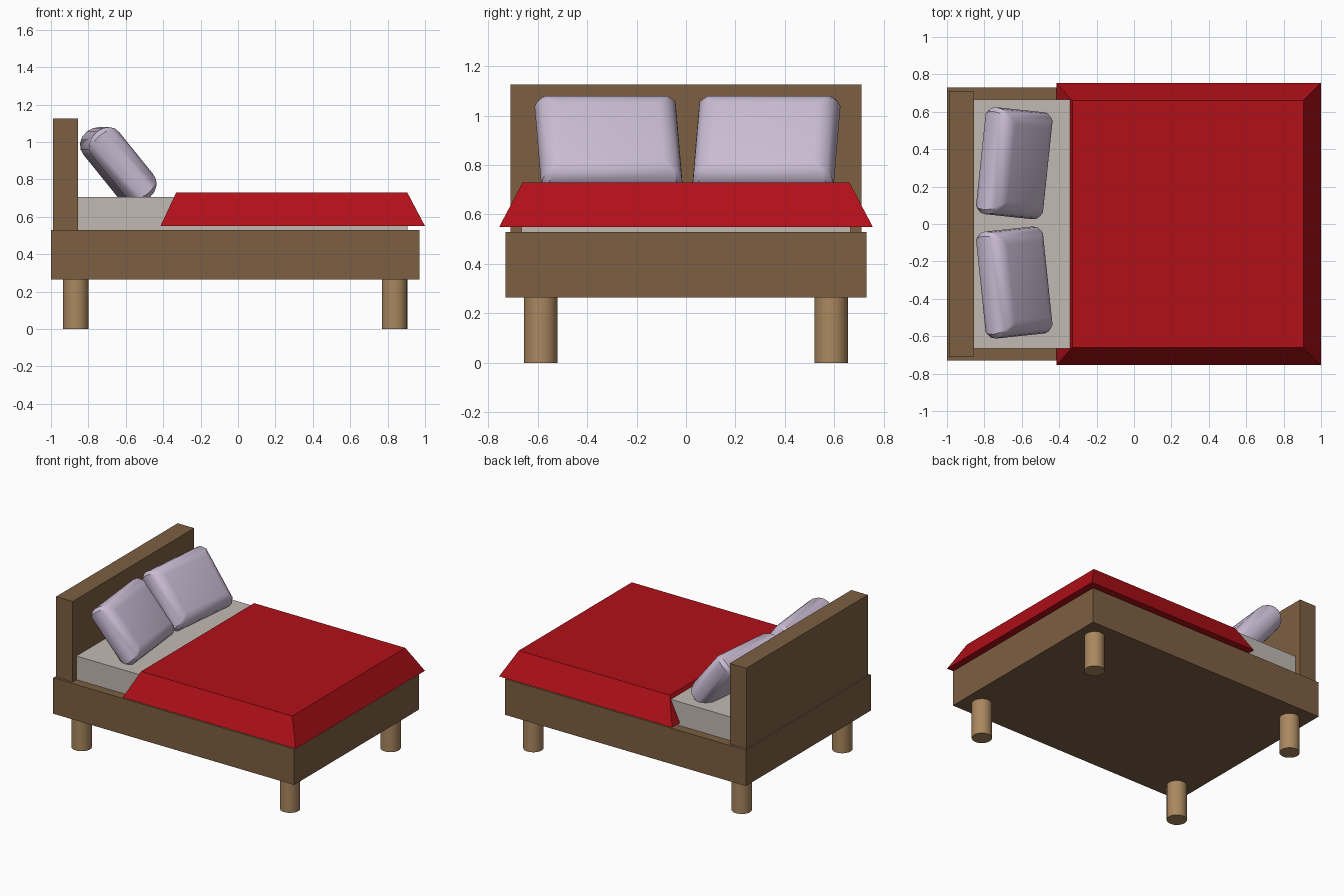
import bpy, bmesh, math
from mathutils import Matrix, Vector

if "Cube" in bpy.data.objects:
    bpy.data.objects.remove(bpy.data.objects["Cube"])


def material(name, rgb):
    m = bpy.data.materials.new(name)
    m.diffuse_color = (*rgb, 1)
    m.use_nodes = True
    m.node_tree.nodes["Principled BSDF"].inputs["Base Color"].default_value = m.diffuse_color
    return m


WOOD = material("brown_wood", (0.205, 0.115, 0.054))
LEG_WOOD = material("light_wood", (0.40, 0.245, 0.115))
SHEET = material("sheet", (0.54, 0.49, 0.45))
RED = material("red_cloth", (0.44, 0.005, 0.009))
LILAC = material("lilac_cloth", (0.59, 0.50, 0.65))


def make(name, bm, mat, smooth=None):
    bmesh.ops.recalc_face_normals(bm, faces=bm.faces)
    me = bpy.data.meshes.new(name)
    bm.to_mesh(me)
    bm.free()
    ob = bpy.data.objects.new(name, me)
    bpy.context.collection.objects.link(ob)
    me.materials.append(mat)
    if smooth:
        bpy.ops.object.select_all(action='DESELECT')
        ob.select_set(True)
        bpy.context.view_layer.objects.active = ob
        bpy.ops.object.shade_smooth_by_angle(angle=math.radians(smooth))
    return ob


def loft(rings):
    bm = bmesh.new()
    vs = [[bm.verts.new(p) for p in r] for r in rings]
    n = len(vs[0])
    for a, b in zip(vs, vs[1:]):
        for i in range(n):
            j = (i + 1) % n
            bm.faces.new((a[i], a[j], b[j], b[i]))
    bm.faces.new(vs[0])
    bm.faces.new(vs[-1])
    bmesh.ops.remove_doubles(bm, verts=bm.verts, dist=0.0005)
    return bm


def rect(x0, x1, y, z):
    return [(x0, -y, z), (x1, -y, z), (x1, y, z), (x0, y, z)]


# Frame, headboard and mattress boxes
for name, x0, x1, y, z0, z1, mat in (
        ("bed_frame", -1.0, 0.97, 0.73, 0.265, 0.53, WOOD),
        ("headboard", -0.99, -0.855, 0.71, 0.53, 1.125, WOOD),
        ("mattress", -0.855, 0.905, 0.665, 0.53, 0.705, SHEET)):
    make(name, loft([rect(x0, x1, y, z0), rect(x0, x1, y, z1)]), mat)

# Blanket with sloping sides
make("blanket", loft([rect(-0.415, 1.0, 0.755, 0.55),
                      rect(-0.33, 0.905, 0.66, 0.73)]), RED)

# Round legs
for x, end in ((-0.867, "head"), (0.837, "foot")):
    for y, side in ((-0.587, "front"), (0.587, "back")):
        bm = bmesh.new()
        bmesh.ops.create_cone(bm, cap_ends=True, segments=32, radius1=0.068,
                              radius2=0.068, depth=0.265,
                              matrix=Matrix.Translation((x, y, 0.1325)))
        make(f"{side}_{end}_leg", bm, LEG_WOOD, 40)


# Pillow: rectangle with a rounded rim, small corner chamfers, mitred edges
def pillow(name, y, turn):
    width, height, half, rim, steps = 0.2875, 0.226, 0.096, 0.082, 8
    rings = []
    for i in range(steps + 1):
        t = math.pi * (i / steps - 0.5)
        inset, c = rim * (1 - math.cos(t)), 0.024 * math.cos(t)
        w, h, x = width - inset, height - inset, half * math.sin(t)
        rings.append([(x, -w, -h + c), (x, -w + c, -h), (x, w - c, -h), (x, w, -h + c),
                      (x, w, h - c), (x, w - c, h), (x, -w + c, h), (x, -w, h - c)])
    bm = loft(rings)
    bm.transform(Matrix.Translation((-0.64, y, 0.88))
                 @ Matrix.Rotation(math.radians(turn), 4, 'Z')
                 @ Matrix.Rotation(math.radians(-39), 4, 'Y'))
    make(name, bm, LILAC, 30)


pillow("front_pillow", -0.313, 6)
pillow("back_pillow", 0.325, -6)
